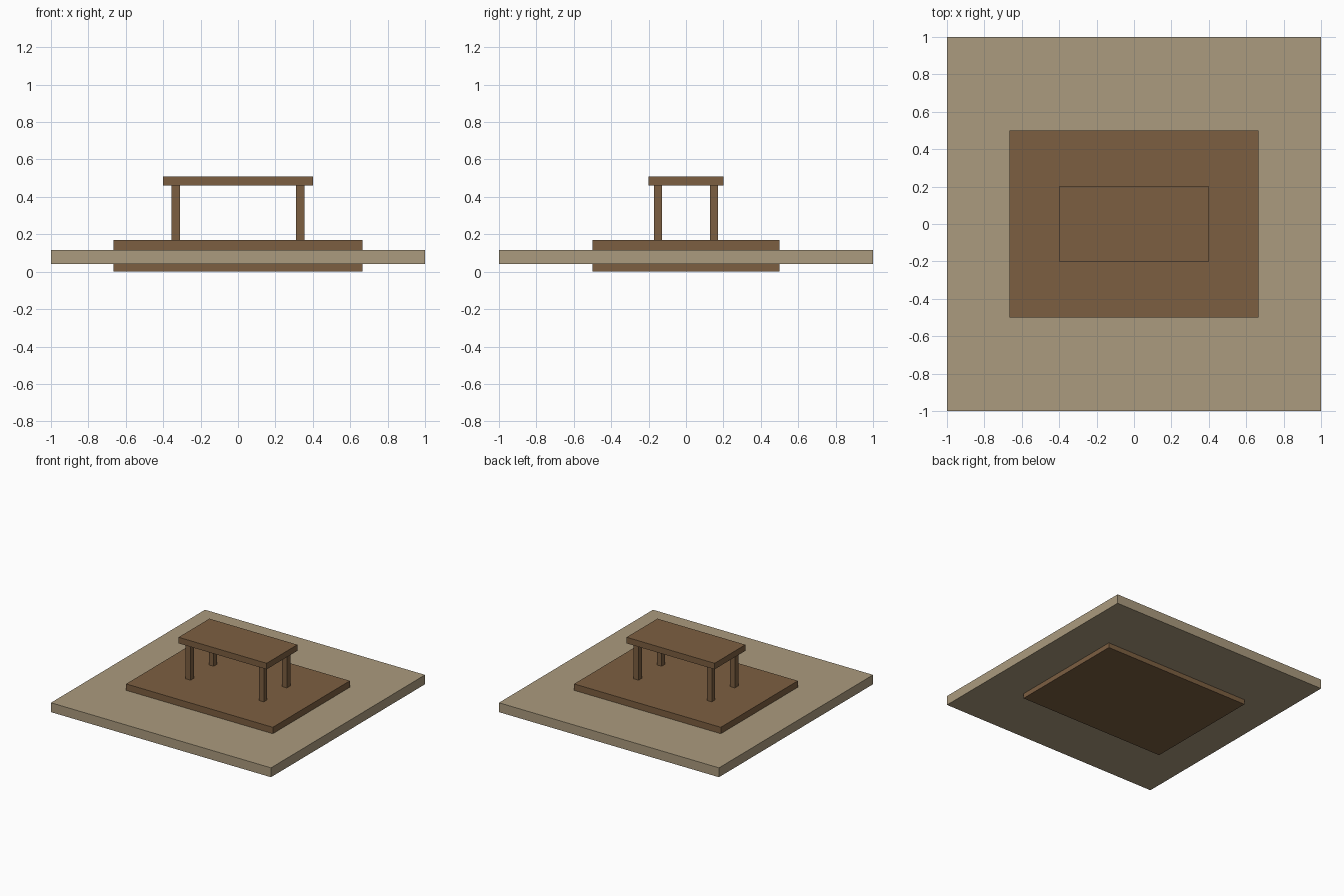
import bpy

if "Cube" in bpy.data.objects:
    bpy.data.objects.remove(bpy.data.objects["Cube"])


def material(name, rgb):
    m = bpy.data.materials.new(name)
    m.diffuse_color = (*rgb, 1.0)
    m.use_nodes = True
    m.node_tree.nodes["Principled BSDF"].inputs["Base Color"].default_value = m.diffuse_color
    return m


sand = material("sand", (0.407, 0.328, 0.209))
wood = material("brown wood", (0.202, 0.114, 0.053))


def box(name, x, y, z0, z1, size_x, size_y, mat):
    """Box centred on x, y and spanning z0 to z1."""
    bpy.ops.mesh.primitive_cube_add(size=1, location=(x, y, (z0 + z1) / 2))
    ob = bpy.context.object
    ob.name = name
    ob.scale = (size_x, size_y, z1 - z0)
    bpy.ops.object.transform_apply(location=False, rotation=False, scale=True)
    ob.data.materials.append(mat)
    return ob


# Wide square floor slab, pierced by the wooden platform
box("floor_slab", 0, 0, 0.04, 0.117, 2.0, 2.0, sand)
box("platform", 0, 0, 0.0, 0.17, 1.333, 1.0, wood)

# Table top
box("table_top", 0, 0, 0.46, 0.51, 0.8, 0.4, wood)

# Four square legs
for side, sx in (("left", -1), ("right", 1)):
    for end, sy in (("front", -1), ("back", 1)):
        box(f"{end}_{side}_leg", sx * 0.333, sy * 0.15, 0.17, 0.46,
            0.044, 0.044, wood)
